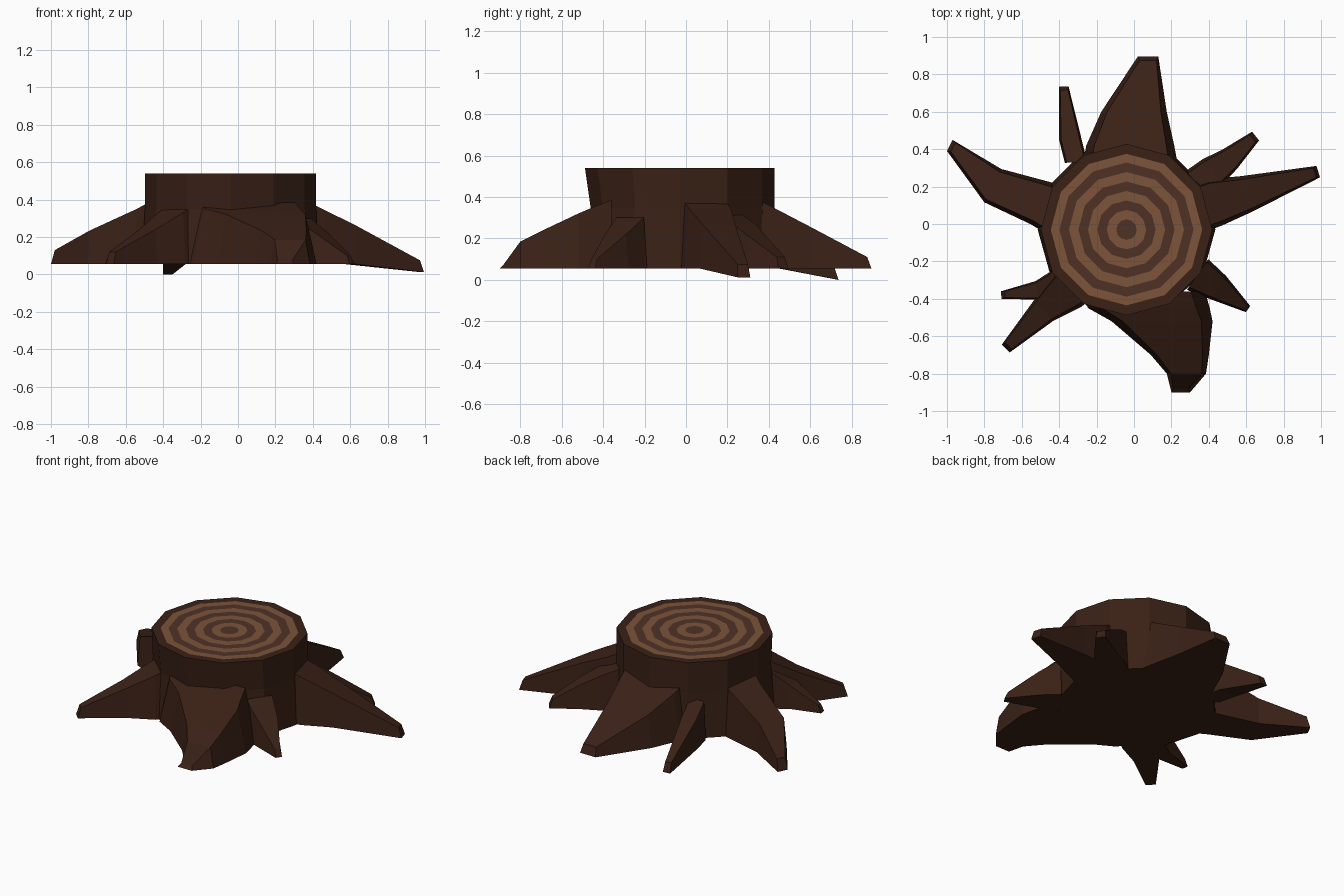
import bpy, bmesh
from math import sin, cos, radians, pi

if "Cube" in bpy.data.objects:
    bpy.data.objects.remove(bpy.data.objects["Cube"])

CX, CY, SIDES = -0.04, -0.03, 12
TOP, NECK, BASE = 0.54, 0.35, 0.055


def material(name, rgb):
    m = bpy.data.materials.new(name)
    m.diffuse_color = (*rgb, 1)
    m.use_nodes = True
    m.node_tree.nodes["Principled BSDF"].inputs["Base Color"].default_value = m.diffuse_color
    return m


bark = material("bark", (0.042, 0.015, 0.008))
light_wood = material("light_wood", (0.20, 0.088, 0.043))
dark_wood = material("dark_wood", (0.078, 0.031, 0.019))


def finish(bm, name, mats):
    me = bpy.data.meshes.new(name)
    bmesh.ops.recalc_face_normals(bm, faces=bm.faces)
    bm.to_mesh(me)
    bm.free()
    ob = bpy.data.objects.new(name, me)
    for m in mats:
        me.materials.append(m)
    bpy.context.collection.objects.link(ob)


def ring(bm, r, z, front=1.0):
    out = []
    for i in range(SIDES):
        a = 2 * pi * i / SIDES
        y = r * sin(a)
        out.append(bm.verts.new((CX + r * cos(a), CY + y * (front if y < 0 else 1), z)))
    return out


def bridge(bm, a, b, mat=0):
    n = len(a)
    for i in range(n):
        j = (i + 1) % n
        bm.faces.new((a[i], a[j], b[j], b[i])).material_index = mat


# Trunk with bark rim; the growth rings close its top
bm = bmesh.new()
loops = [ring(bm, 0.475, BASE, 0.96), ring(bm, 0.458, NECK, 0.94),
         ring(bm, 0.458, TOP), ring(bm, 0.405, TOP)]
bm.faces.new(loops[0])
for a, b in zip(loops, loops[1:]):
    bridge(bm, a, b)
finish(bm, "trunk", [bark])

# Growth rings on the cut face, alternating light and dark
bm = bmesh.new()
loops = [ring(bm, 0.405 * k / 8 + 0.004 * (k < 8), TOP) for k in range(8, 0, -1)]
for k, (a, b) in enumerate(zip(loops, loops[1:])):
    bridge(bm, a, b, k % 2)
bm.faces.new(loops[-1]).material_index = 1
me_faces = list(bm.faces)
finish(bm, "growth_rings", [light_wood, dark_wood])
me = bpy.data.objects["growth_rings"].data
if me.polygons[0].normal.z < 0:
    me.flip_normals()


def root(name, heading, stations, tip_z=BASE, ratio=0.82):
    """Loft four-sided sections (x, y, half width, top z) facing one heading."""
    h = radians(heading)
    bm = bmesh.new()
    sections = []
    for k, (x, y, w, zt) in enumerate(stations):
        last = k == len(stations) - 1
        zb = tip_z if last else BASE
        back = 0.02 if last else 0
        sec = []
        for side, z, s in ((w, zb, 0), (w * ratio, zt, back),
                           (-w * ratio, zt, back), (-w, zb, 0)):
            sec.append(bm.verts.new((x - sin(h) * side - cos(h) * s,
                                     y + cos(h) * side - sin(h) * s, z)))
        sections.append(sec)
    for a, b in zip(sections, sections[1:]):
        bridge(bm, a, b)
    bm.faces.new(sections[0])
    bm.faces.new(sections[-1])
    finish(bm, name, [bark])


# Large roots
root("back_root", 90, [(-0.02, 0.34, 0.25, 0.39), (-0.02, 0.42, 0.235, 0.35),
                       (0.0, 0.6, 0.175, 0.256), (0.075, 0.895, 0.055, 0.11)])
root("left_root", 153, [(-0.42, 0.07, 0.13, 0.39), (-0.495, 0.11, 0.125, 0.35),
                        (-0.755, 0.205, 0.1, 0.235), (-0.985, 0.42, 0.033, 0.13)])
root("right_root", 17, [(0.36, 0.09, 0.13, 0.38), (0.43, 0.115, 0.13, 0.345),
                        (0.6, 0.16, 0.1, 0.265), (0.985, 0.28, 0.032, 0.075)], tip_z=0.012)
root("front_root", 270, [(0.04, -0.36, 0.34, 0.385), (0.08, -0.45, 0.325, 0.35),
                         (0.15, -0.52, 0.27, 0.32), (0.245, -0.7, 0.155, 0.235),
                         (0.28, -0.8, 0.105, 0.185), (0.25, -0.9, 0.05, 0.075)], ratio=0.78)
root("front_left_root", 225, [(-0.28, -0.28, 0.12, 0.39), (-0.36, -0.36, 0.115, 0.33),
                              (-0.485, -0.465, 0.075, 0.24), (-0.685, -0.665, 0.03, 0.12)])

# Small side roots
root("back_right_small_root", 38, [(0.3, 0.19, 0.09, 0.33), (0.42, 0.28, 0.085, 0.27),
                                   (0.51, 0.345, 0.065, 0.21), (0.65, 0.47, 0.03, 0.11)])
root("left_small_root", 187, [(-0.4, -0.31, 0.08, 0.3), (-0.52, -0.355, 0.05, 0.2),
                              (-0.71, -0.38, 0.02, 0.1)])
root("right_small_root", 325, [(0.34, -0.27, 0.1, 0.3), (0.45, -0.34, 0.075, 0.22),
                               (0.61, -0.455, 0.02, 0.1)])
root("back_left_small_root", 93, [(-0.31, 0.33, 0.06, 0.3), (-0.34, 0.45, 0.06, 0.24),
                                  (-0.375, 0.735, 0.025, 0.06)], tip_z=0.0)
